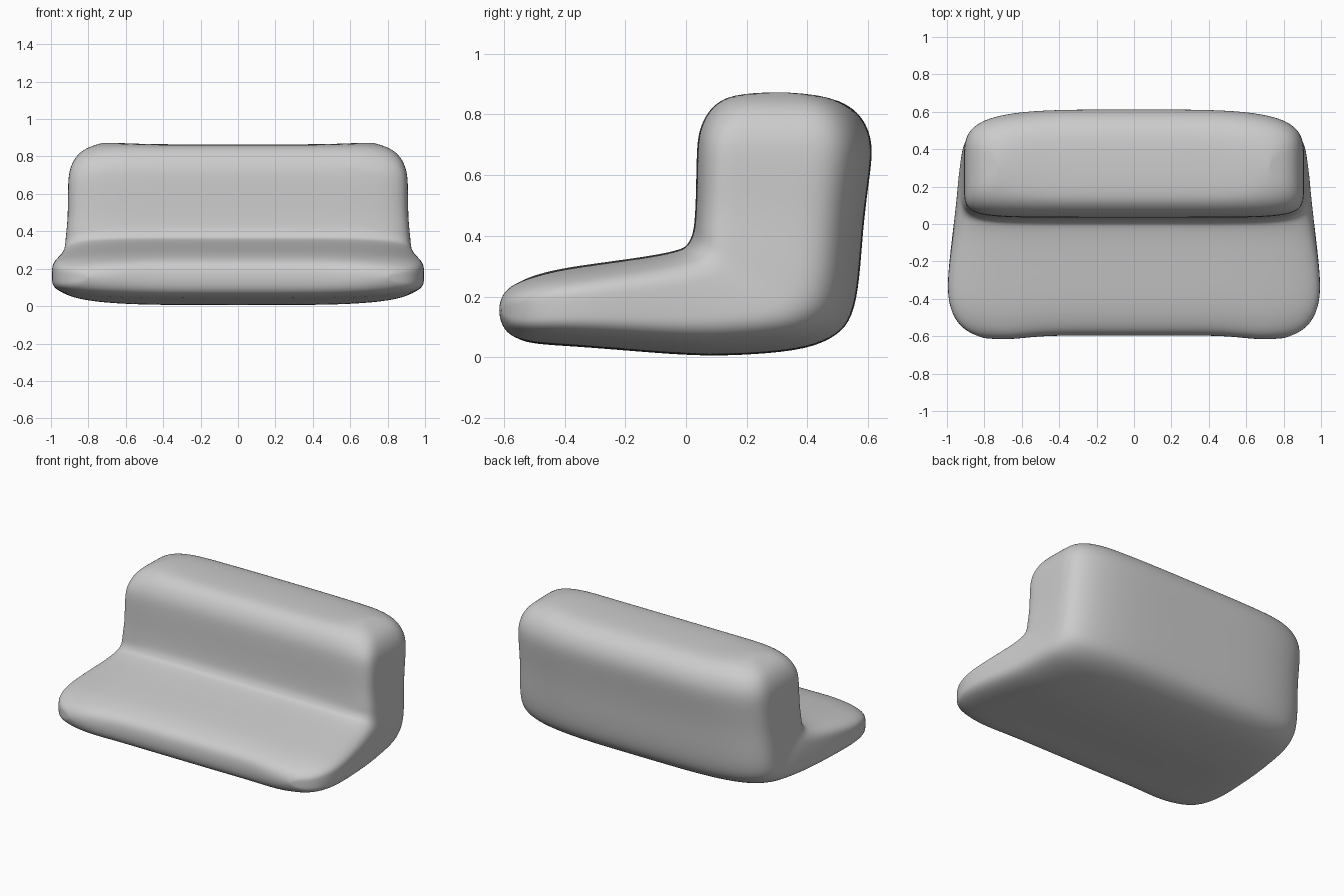
import bpy, bmesh
from math import sin, cos, pi, exp

if "Cube" in bpy.data.objects:
    bpy.data.objects.remove(bpy.data.objects["Cube"])

# Stations along the L-shaped body, from seat tip to backrest top:
# inner y,z (seat top / backrest front), outer y,z (underside / rear),
# half width, inner corner squareness
STATIONS = [
    (-.597, .190, -.597, .120, .80, 4), (-.578, .232, -.578, .072, .88, 4),
    (-.53, .260, -.53, .048, .945, 4), (-.45, .285, -.45, .040, .985, 4),
    (-.35, .302, -.33, .033, 1.0, 4), (-.20, .322, -.15, .018, .985, 4.5),
    (-.08, .340, .05, .003, .965, 5), (-.02, .355, .22, .008, .95, 5.5),
    (.00, .365, .40, .025, .94, 6), (.01, .380, .50, .070, .93, 6.5),
    (.02, .400, .55, .130, .925, 7), (.027, .430, .572, .25, .92, 8),
    (.032, .500, .583, .42, .91, 8), (.034, .600, .60, .56, .91, 8),
    (.036, .700, .616, .67, .908, 8), (.045, .755, .607, .74, .895, 7),
    (.07, .810, .577, .80, .865, 6), (.11, .850, .525, .842, .81, 5),
    (.17, .872, .45, .868, .72, 4),
]
N = 96


def signed_pow(v, p):
    return (1 if v >= 0 else -1) * abs(v) ** p


def section(bm, ay, az, by, bz, w, n_inner):
    """Rounded-rectangle ring spanning the inner and outer points."""
    ring = []
    for k in range(N):
        a = 2 * pi * k / N
        n = n_inner if sin(a) >= 0 else 4
        x = w * signed_pow(cos(a), 2 / n)
        t = signed_pow(sin(a), 2 / n)
        y = (ay + by) / 2 + (ay - by) / 2 * t
        z = (az + bz) / 2 + (az - bz) / 2 * t
        # soft bulges at the front corners and the top corners
        bump = exp(-((abs(x) - .7) / .17) ** 2)
        y -= .02 * bump * max(0, min(1, (-.4 - y) / .2))
        z += .008 * (bump - .5) * max(0, min(1, (z - .7) / .15))
        ring.append(bm.verts.new((x, y, z)))
    return ring


def cap(bm, ring):
    """Close a ring with strips from inner side to outer side."""
    for k in range(N // 2):
        quad = [ring[k], ring[k + 1], ring[(N - k - 1) % N], ring[(N - k) % N]]
        bm.faces.new(list(dict.fromkeys(quad)))


# Sofa body: one continuous soft shape
bm = bmesh.new()
rings = [section(bm, *s) for s in STATIONS]
for r0, r1 in zip(rings, rings[1:]):
    for k in range(N):
        j = (k + 1) % N
        bm.faces.new((r0[k], r0[j], r1[j], r1[k]))
cap(bm, rings[0])
cap(bm, rings[-1])
bmesh.ops.recalc_face_normals(bm, faces=bm.faces)
for f in bm.faces:
    f.smooth = True
mesh = bpy.data.meshes.new("sofa_body")
bm.to_mesh(mesh)
bm.free()
sofa = bpy.data.objects.new("sofa_body", mesh)
bpy.context.collection.objects.link(sofa)

# Soften the surface
sub = sofa.modifiers.new("soften", "SUBSURF")
sub.levels = sub.render_levels = 2
